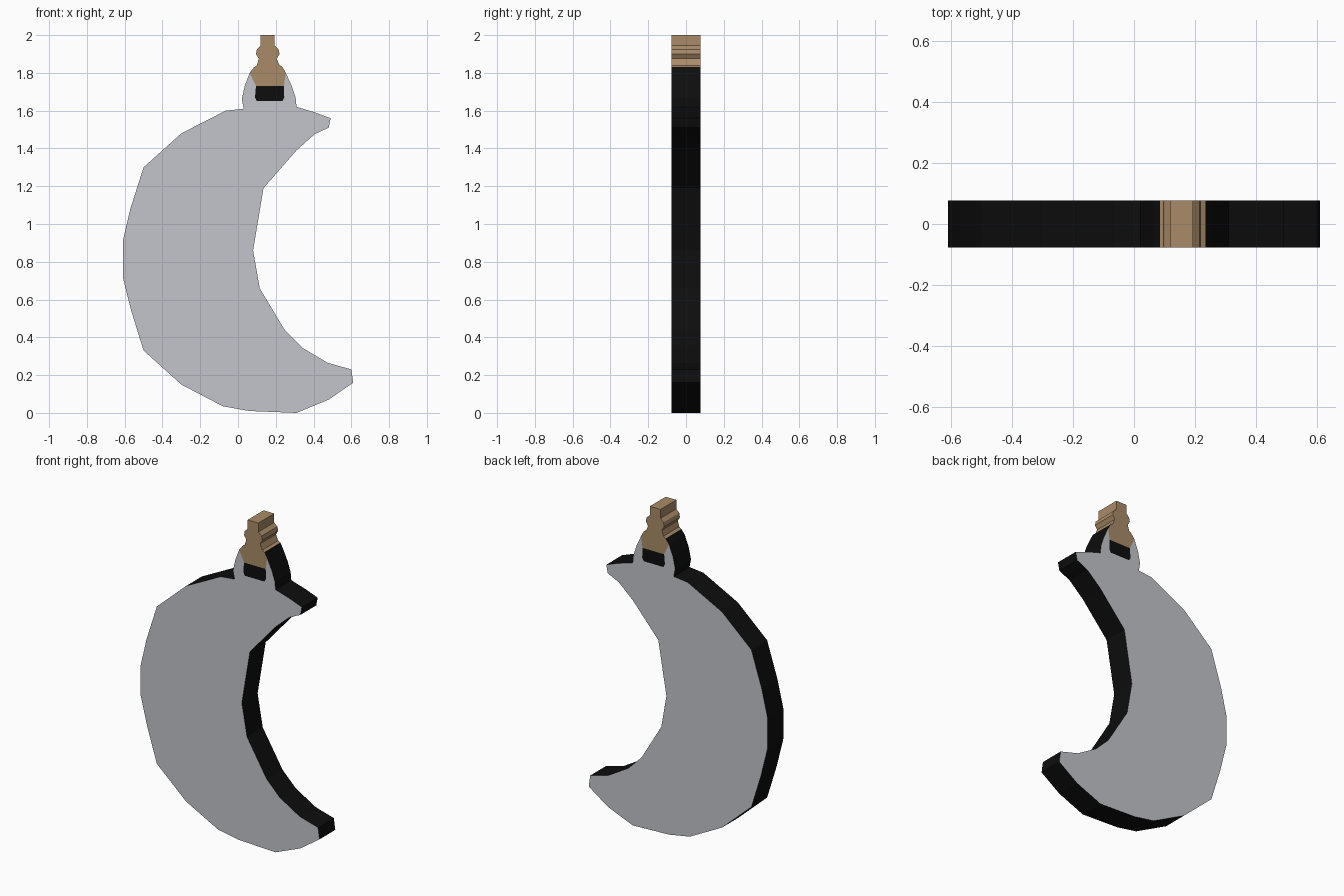
import bpy, bmesh

HALF = 0.077  # half thickness in y


def material(name, rgb):
    m = bpy.data.materials.new(name)
    m.diffuse_color = (*rgb, 1)
    return m


GREY = material("steel grey", (0.54, 0.56, 0.60))
BLACK = material("black", (0.004, 0.004, 0.004))
TAN = material("tan wood", (0.40, 0.26, 0.14))


def slab(name, outline, mats, rule):
    """Extrude an x-z outline through the thickness; rule picks a material per face."""
    bm = bmesh.new()
    face = bm.faces.new([bm.verts.new((x, -HALF, z)) for x, z in outline])
    back = bmesh.ops.extrude_face_region(bm, geom=[face], use_keep_orig=True)["geom"]
    for v in back:
        if isinstance(v, bmesh.types.BMVert):
            v.co.y = HALF
    bmesh.ops.recalc_face_normals(bm, faces=bm.faces)
    for f in bm.faces:
        f.material_index = rule(f)
    caps = [f for f in bm.faces if len(f.verts) > 4]
    bmesh.ops.triangulate(bm, faces=caps)
    me = bpy.data.meshes.new(name)
    bm.to_mesh(me)
    bm.free()
    for m in mats:
        me.materials.append(m)
    ob = bpy.data.objects.new(name, me)
    bpy.context.collection.objects.link(ob)
    return ob


def is_side(f):
    return int(abs(f.normal.y) < 0.5)


# Crescent blade, grey on both flats with black edges
outer = [(0.03, 1.61), (-0.065, 1.60), (-0.30, 1.48), (-0.50, 1.30), (-0.57, 1.08),
         (-0.61, 0.91), (-0.61, 0.72), (-0.565, 0.54), (-0.50, 0.33), (-0.30, 0.15),
         (-0.08, 0.035), (0.06, 0.01), (0.31, 0.0), (0.48, 0.07), (0.61, 0.16)]
inner = [(0.60, 0.23), (0.475, 0.265), (0.34, 0.345), (0.25, 0.435), (0.115, 0.66),
         (0.08, 0.86), (0.135, 1.19), (0.31, 1.39), (0.405, 1.475), (0.48, 1.51),
         (0.49, 1.56), (0.41, 1.59), (0.31, 1.62)]
# Socket horns that wrap around the handle
socket = [(0.305, 1.67), (0.285, 1.73), (0.253, 1.80), (0.243, 1.73), (0.245, 1.67),
          (0.235, 1.65), (0.10, 1.65), (0.09, 1.67), (0.095, 1.73), (0.062, 1.80),
          (0.035, 1.73), (0.02, 1.66)]
slab("crescent_blade", outer + inner + socket, [GREY, BLACK], is_side)

# Black ferrule set in the socket
slab("ferrule", [(0.095, 1.73), (0.09, 1.67), (0.10, 1.65), (0.235, 1.65),
                 (0.245, 1.67), (0.243, 1.73)], [BLACK], lambda f: 0)

# Stepped wooden handle; its edges turn black where they meet the socket
left = [(0.12, 2.0), (0.12, 1.945), (0.10, 1.925), (0.095, 1.90), (0.11, 1.875),
        (0.10, 1.84), (0.085, 1.83), (0.062, 1.80), (0.095, 1.73)]
right = [(0.243, 1.73), (0.253, 1.80), (0.235, 1.832), (0.22, 1.84), (0.205, 1.875),
         (0.22, 1.90), (0.215, 1.925), (0.193, 1.945), (0.193, 2.0)]
slab("handle", left + right, [TAN, BLACK],
     lambda f: int(is_side(f) and f.calc_center_median().z < 1.825))
